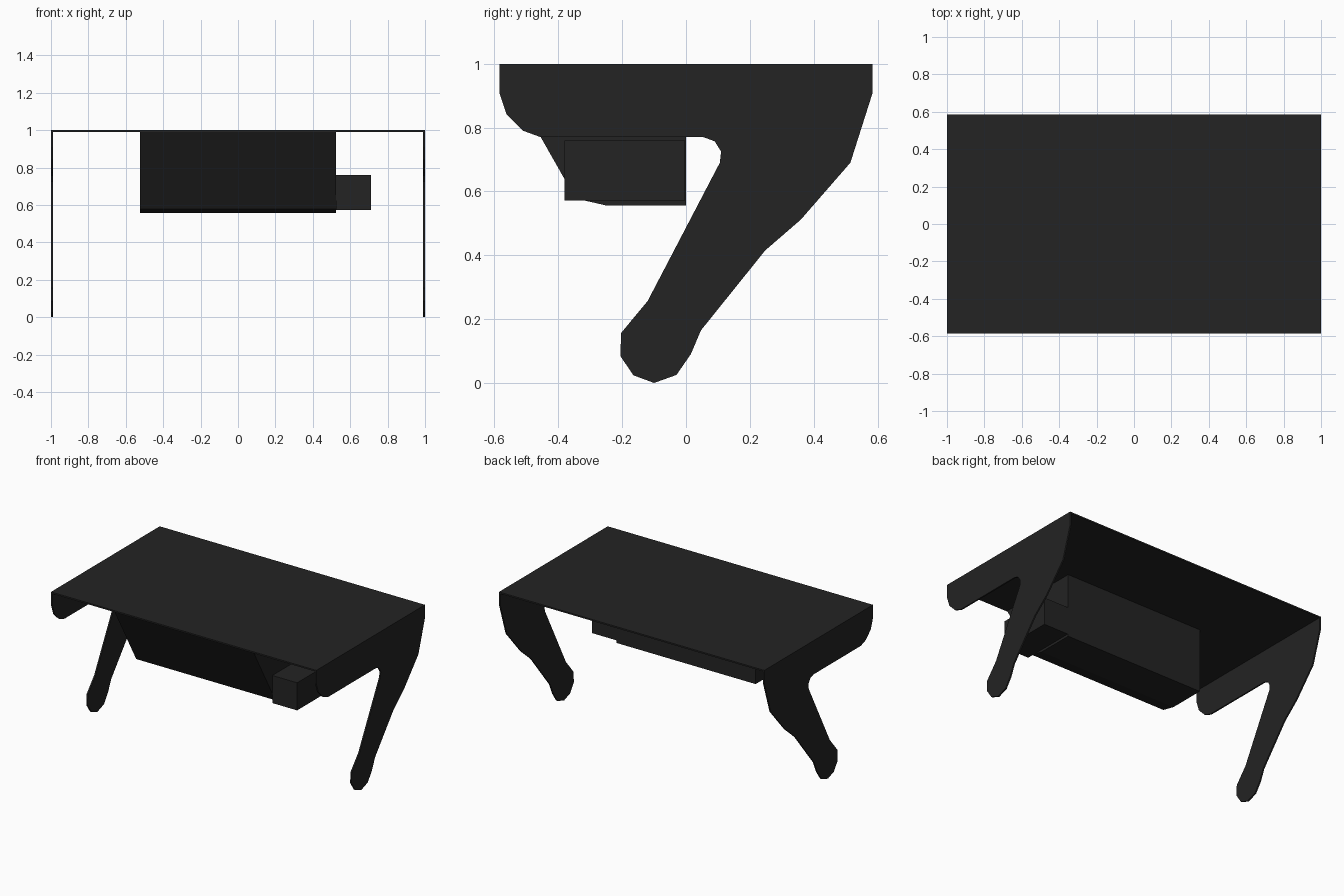
import bpy
import bmesh

cube = bpy.data.objects.get("Cube")
if cube:
    bpy.data.objects.remove(cube, do_unlink=True)

# Single dark finish
charcoal = bpy.data.materials.new("charcoal")
charcoal.use_nodes = True
COLOR = (0.017, 0.017, 0.017, 1)
charcoal.diffuse_color = COLOR
charcoal.node_tree.nodes["Principled BSDF"].inputs["Base Color"].default_value = COLOR


def extrude_profile(name, profile, x0, x1):
    """Sweep a closed (y, z) outline along x from x0 to x1."""
    bm = bmesh.new()
    face = bm.faces.new([bm.verts.new((x0, y, z)) for y, z in profile])
    grown = bmesh.ops.extrude_face_region(bm, geom=[face], use_keep_orig=True)
    moved = [v for v in grown["geom"] if isinstance(v, bmesh.types.BMVert)]
    bmesh.ops.translate(bm, verts=moved, vec=(x1 - x0, 0, 0))
    bmesh.ops.recalc_face_normals(bm, faces=bm.faces)
    mesh = bpy.data.meshes.new(name)
    bm.to_mesh(mesh)
    bm.free()
    mesh.materials.append(charcoal)
    obj = bpy.data.objects.new(name, mesh)
    bpy.context.collection.objects.link(obj)
    return obj


def rectangle(y0, y1, z0, z1):
    return [(y0, z0), (y1, z0), (y1, z1), (y0, z1)]


DEPTH = 0.585   # half depth of the top
THICK = 0.01    # sheet thickness

# Table top
extrude_profile("table_top", rectangle(-DEPTH, DEPTH, 1 - THICK, 1), -1, 1)

# Side legs: raked sheet with a rounded foot
leg_top = 1 - THICK
leg = [
    (-DEPTH, leg_top), (-DEPTH, 0.91), (-0.563, 0.843), (-0.51, 0.79),
    (-0.455, 0.77), (0.055, 0.77), (0.09, 0.757), (0.11, 0.725),
    (0.106, 0.69), (-0.12, 0.257), (-0.203, 0.157), (-0.206, 0.085),
    (-0.165, 0.024), (-0.1, 0), (-0.03, 0.025), (0.015, 0.09),
    (0.047, 0.165), (0.248, 0.415), (0.36, 0.512), (0.515, 0.69),
    (DEPTH, 0.91), (DEPTH, leg_top),
]
for name, x0 in (("left_leg", 1 - THICK), ("right_leg", -1)):
    extrude_profile(name, leg, x0, x0 + THICK)

# Central housing with a sloping front
housing = [(-0.58, leg_top), (-0.346, 0.578), (-0.25, 0.556),
           (0, 0.556), (0, leg_top)]
extrude_profile("central_housing", housing, -0.525, 0.525)

# Small box on the left of the housing
extrude_profile("side_box", rectangle(-0.38, -0.003, 0.572, 0.76), 0.525, 0.712)
